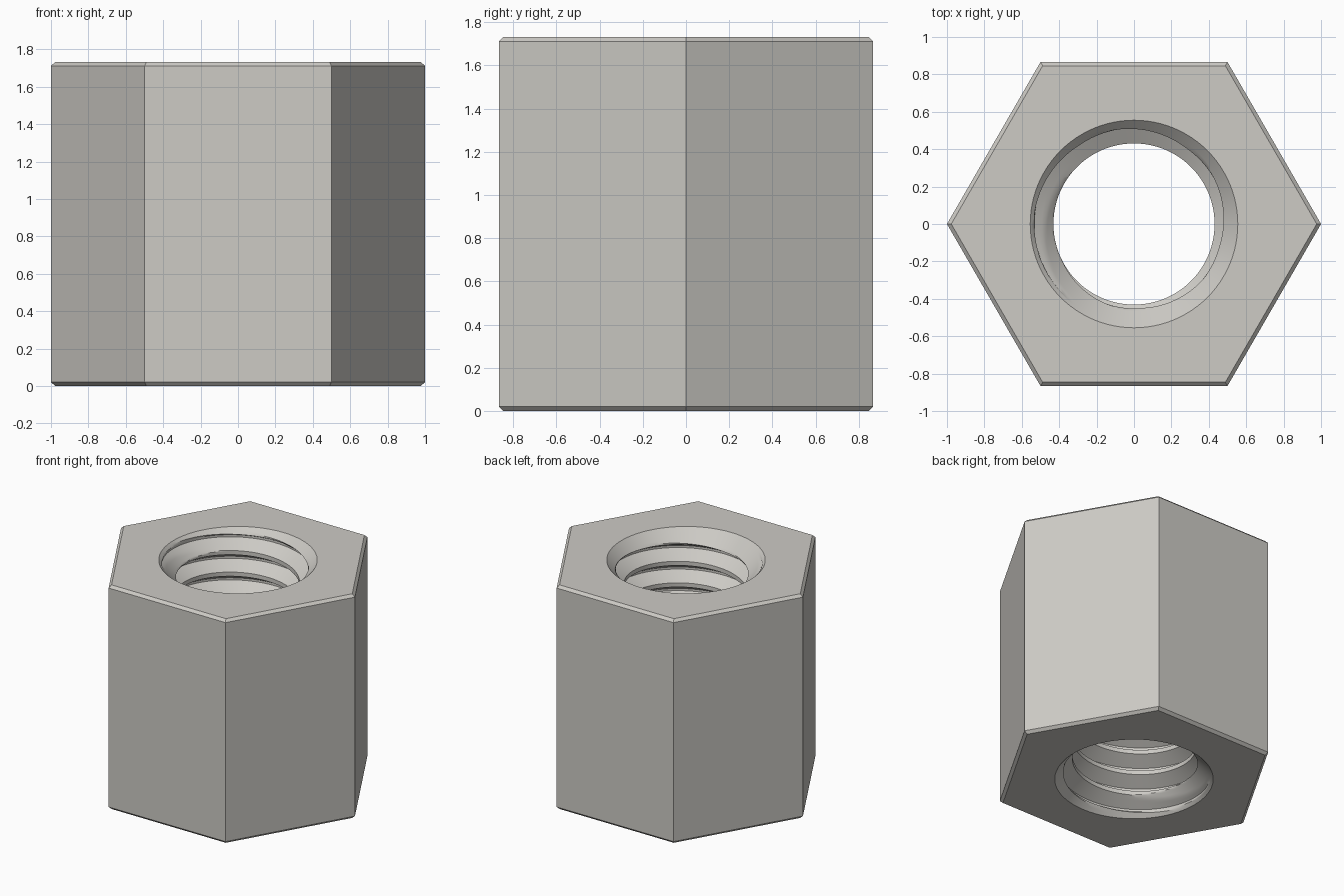
import bpy
import bmesh
from math import sin, cos, pi, radians, floor

cube = bpy.data.objects.get("Cube")
if cube:
    bpy.data.objects.remove(cube)

HEIGHT = 1.732
BEVEL = 0.02
MINOR, MAJOR, MOUTH = 0.431, 0.533, 0.555   # bore radii
PITCH = 0.1665
CREST, FLANK = 0.032, 0.059                 # axial widths of the thread profile
SEGMENTS = 96
STEPS = 5                                   # rows per profile section

# One painted steel colour
steel = bpy.data.materials.new("light_grey_steel")
colour = (0.61, 0.595, 0.56, 1)
steel.diffuse_color = colour
steel.use_nodes = True
steel.node_tree.nodes["Principled BSDF"].inputs["Base Color"].default_value = colour

bm = bmesh.new()


def ring(radius, z, count):
    return [bm.verts.new((radius * cos(2 * pi * i / count),
                          radius * sin(2 * pi * i / count), z)) for i in range(count)]


def skin(a, b):
    for i in range(len(a)):
        j = (i + 1) % len(a)
        bm.faces.new((a[i], a[j], b[j], b[i]))


# Hexagonal body with chamfered top and bottom edges
inner = 1 - BEVEL / cos(pi / 6)
levels = [(inner, 0), (1, BEVEL), (1, HEIGHT - BEVEL), (inner, HEIGHT)]
hexes = [ring(r, z, 6) for r, z in levels]
for low, high in zip(hexes, hexes[1:]):
    skin(low, high)

# End faces between the hexagon and the round mouth of the bore
for corners, z in ((hexes[0], 0), (hexes[-1], HEIGHT)):
    mouth = ring(MOUTH, z, SEGMENTS)
    sector = SEGMENTS // 6
    for i in range(SEGMENTS):
        nearest = floor((i + 0.5) / sector + 0.5) % 6
        bm.faces.new((mouth[i], mouth[(i + 1) % SEGMENTS], corners[nearest]))
    for c in range(6):
        middle = mouth[c * sector + sector // 2]
        bm.faces.new((corners[c], corners[(c + 1) % 6], middle))

# Thread profile over one pitch: crest, flank, root, flank
knots = [(0, MINOR), (CREST, MINOR), (CREST + FLANK, MAJOR),
         (PITCH - FLANK, MAJOR), (PITCH, MINOR)]
profile = []
for (u0, r0), (u1, r1) in zip(knots, knots[1:]):
    for s in range(STEPS):
        t = s / STEPS
        profile.append((u0 + (u1 - u0) * t, r0 + (r1 - r0) * t))

# Helical bore wall, opened by a countersink at each end
turns = int(HEIGHT / PITCH) + 4
rows = len(profile)
start = 1.487 - PITCH * (radians(-55) / (2 * pi) + 10)
columns = []
for i in range(SEGMENTS):
    angle = 2 * pi * i / SEGMENTS
    column = []
    for k in range(turns * rows):
        offset, radius = profile[k % rows]
        z = start + PITCH * (i / SEGMENTS + k // rows - 1) + offset
        z = min(max(z, 0), HEIGHT)
        radius = max(radius, MOUTH - min(z, HEIGHT - z))
        column.append(bm.verts.new((radius * cos(angle), radius * sin(angle), z)))
    columns.append(column)
for i in range(SEGMENTS):
    here, there = columns[i], columns[(i + 1) % SEGMENTS]
    shift = rows if i == SEGMENTS - 1 else 0
    for k in range(turns * rows - 1 - shift):
        bm.faces.new((here[k], there[k + shift], there[k + 1 + shift], here[k + 1]))

# Weld the clamped rows into the rims and tidy up
bmesh.ops.remove_doubles(bm, verts=bm.verts, dist=0.0002)
loose = [v for v in bm.verts if not v.link_faces]
bmesh.ops.delete(bm, geom=loose, context='VERTS')
bmesh.ops.recalc_face_normals(bm, faces=bm.faces)

mesh = bpy.data.meshes.new("threaded_hex_nut")
bm.to_mesh(mesh)
bm.free()
mesh.materials.append(steel)
nut = bpy.data.objects.new("threaded_hex_nut", mesh)
bpy.context.collection.objects.link(nut)

bpy.ops.object.select_all(action='DESELECT')
nut.select_set(True)
bpy.context.view_layer.objects.active = nut
bpy.ops.object.shade_smooth_by_angle(angle=radians(25))
